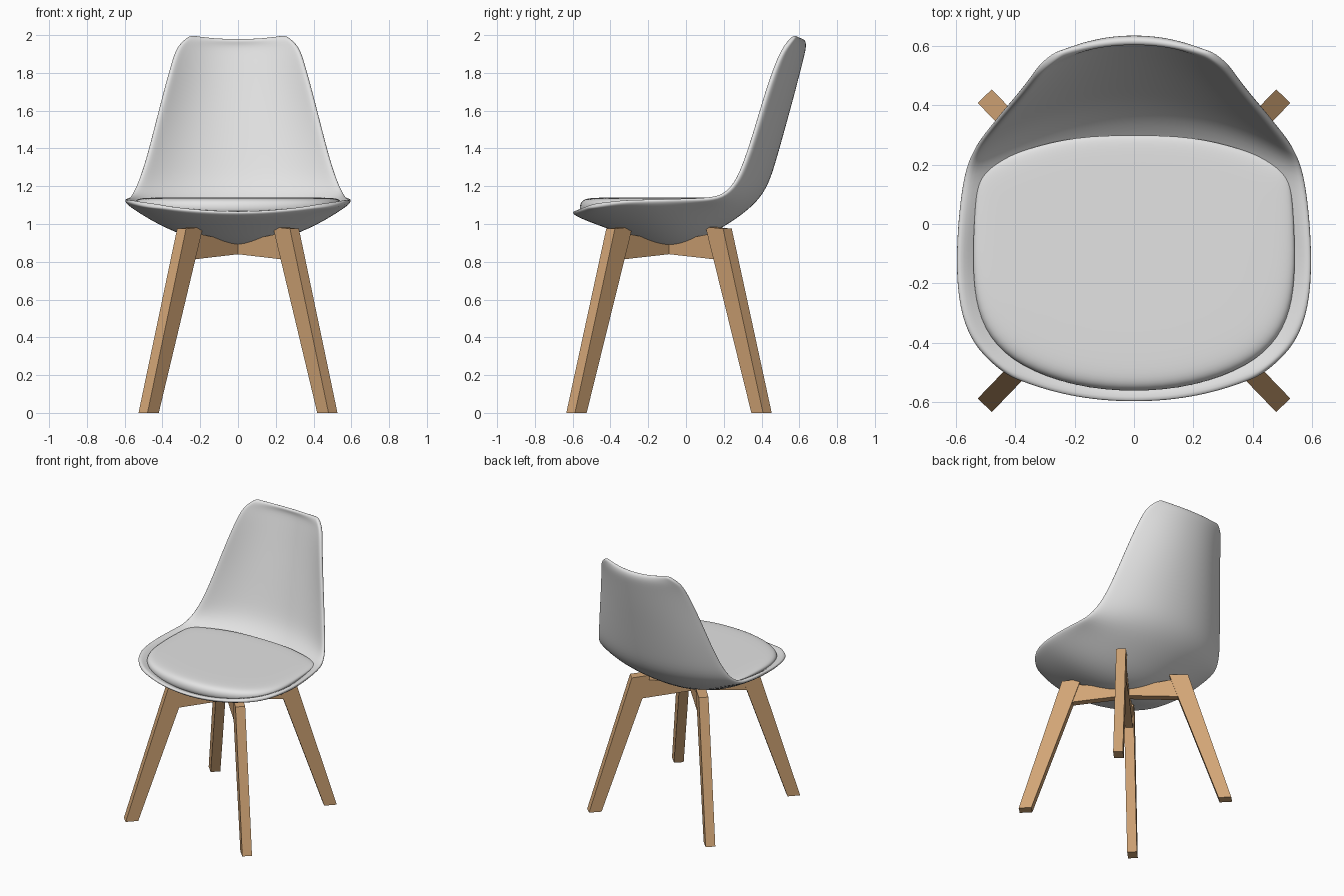
import bpy, bmesh, math
from mathutils import Matrix, Vector

cube = bpy.data.objects.get("Cube")
if cube:
    bpy.data.objects.remove(cube, do_unlink=True)


def material(name, color):
    m = bpy.data.materials.new(name)
    m.use_nodes = True
    m.diffuse_color = (*color, 1)
    m.node_tree.nodes["Principled BSDF"].inputs["Base Color"].default_value = (*color, 1)
    return m


shell_grey = material("shell grey", (0.77, 0.77, 0.77))
wood = material("warm wood", (0.64, 0.375, 0.18))


def add_object(name, verts, faces, mat, recalc=True):
    me = bpy.data.meshes.new(name)
    me.from_pydata(verts, [], faces)
    if recalc:
        bm = bmesh.new()
        bm.from_mesh(me)
        bmesh.ops.recalc_face_normals(bm, faces=bm.faces)
        bm.to_mesh(me)
        bm.free()
    me.materials.append(mat)
    ob = bpy.data.objects.new(name, me)
    bpy.context.collection.objects.link(ob)
    return ob


def smooth(ob, levels):
    sub = ob.modifiers.new("subdivision", "SUBSURF")
    sub.levels = sub.render_levels = levels
    ob.data.polygons.foreach_set("use_smooth", [True] * len(ob.data.polygons))


# Shell: rows from the front rim to the top, as centre (y, z) and side rim (x, y, z)
rows = [
    (-0.608, 1.05, 0.43, -0.515, 1.08),
    (-0.52, 1.012, 0.54, -0.425, 1.095),
    (-0.35, 0.948, 0.592, -0.31, 1.112),
    (-0.15, 0.878, 0.608, -0.18, 1.115),
    (0.02, 0.886, 0.606, -0.05, 1.12),
    (0.18, 0.967, 0.594, 0.08, 1.12),
    (0.34, 1.075, 0.575, 0.195, 1.128),
    (0.43, 1.18, 0.54, 0.27, 1.205),
    (0.475, 1.32, 0.50, 0.32, 1.32),
    (0.525, 1.50, 0.453, 0.378, 1.50),
    (0.58, 1.70, 0.402, 0.435, 1.70),
    (0.625, 1.88, 0.352, 0.50, 1.88),
    (0.642, 1.95, 0.325, 0.54, 1.945),
    (0.625, 1.985, 0.26, 0.59, 1.998),
]
half = [0.25, 0.5, 0.72, 0.9, 1.0]
cols = [-u for u in reversed(half)] + [0] + half
n = len(cols)
verts = [(ex * u, cy + (ey - cy) * abs(u) ** 2.2, cz + (ez - cz) * abs(u) ** 2)
         for cy, cz, ex, ey, ez in rows for u in cols]
faces = [(r * n + i, r * n + i + 1, (r + 1) * n + i + 1, (r + 1) * n + i)
         for r in range(len(rows) - 1) for i in range(n - 1)]
shell = add_object("seat_shell", verts, faces, shell_grey, recalc=False)
solid = shell.modifiers.new("thickness", "SOLIDIFY")
solid.thickness = 0.03
solid.offset = 1
smooth(shell, 2)

# Cushion: mirrored outline stacked in rings, with the front edge dipping
right = [(0, 0.303), (0.2, 0.298), (0.37, 0.255), (0.515, 0.195), (0.535, 0.13), (0.548, -0.1),
         (0.54, -0.26), (0.495, -0.385), (0.39, -0.482), (0.2, -0.552), (0, -0.57)]
outline = right + [(-x, y) for x, y in reversed(right[1:-1])]
mid = -0.13


def edge_height(y):
    return 1.12 - 0.05 * min(1, max(0, 0.1 - y) / 0.66) ** 1.5


# Ring scale, blend from the edge height to the flat top, and drop
rings = [(0.5, 0, 0.04), (0.88, 0, 0.035), (0.98, 0, 0.015), (1.0, 0.2, 0), (0.985, 0.65, 0),
         (0.93, 0.92, 0), (0.8, 1, 0), (0.4, 1, 0)]
k = len(outline)
verts = []
for scale, blend, drop in rings:
    for x, y in outline:
        h = edge_height(y)
        verts.append((x * scale, mid + (y - mid) * scale, h + (1.14 - h) * blend - drop))
faces = [(r * k + i, r * k + (i + 1) % k, (r + 1) * k + (i + 1) % k, (r + 1) * k + i)
         for r in range(len(rings) - 1) for i in range(k)]
faces += [tuple(range(k)), tuple(range(len(verts) - k, len(verts)))]
smooth(add_object("seat_cushion", verts, faces, shell_grey), 2)


# Wooden base: radial profiles (r, z) extruded sideways and turned to each diagonal
def radial_board(name, profile, width, angle):
    turn = Matrix.Translation((0, -0.09, 0)) @ Matrix.Rotation(math.radians(angle), 4, "Z")
    m = len(profile)
    pts = [turn @ Vector((r, s * width / 2, z)) for s in (-1, 1) for r, z in profile]
    sides = [(i, (i + 1) % m, m + (i + 1) % m, m + i) for i in range(m)]
    caps = [tuple(range(m)), tuple(range(m, 2 * m))]
    return add_object(name, pts, sides + caps, wood)


leg = [(0.638, 0), (0.724, 0), (0.43, 0.975), (0.30, 0.985)]
brace = [(0, 0.842), (0.37, 0.812), (0.34, 0.95), (0, 0.9)]
for side, angle in (("back_left", 46), ("back_right", 134),
                    ("front_right", 226), ("front_left", 314)):
    radial_board(side + "_leg", leg, 0.066, angle)
    radial_board(side + "_brace", brace, 0.05, angle)
